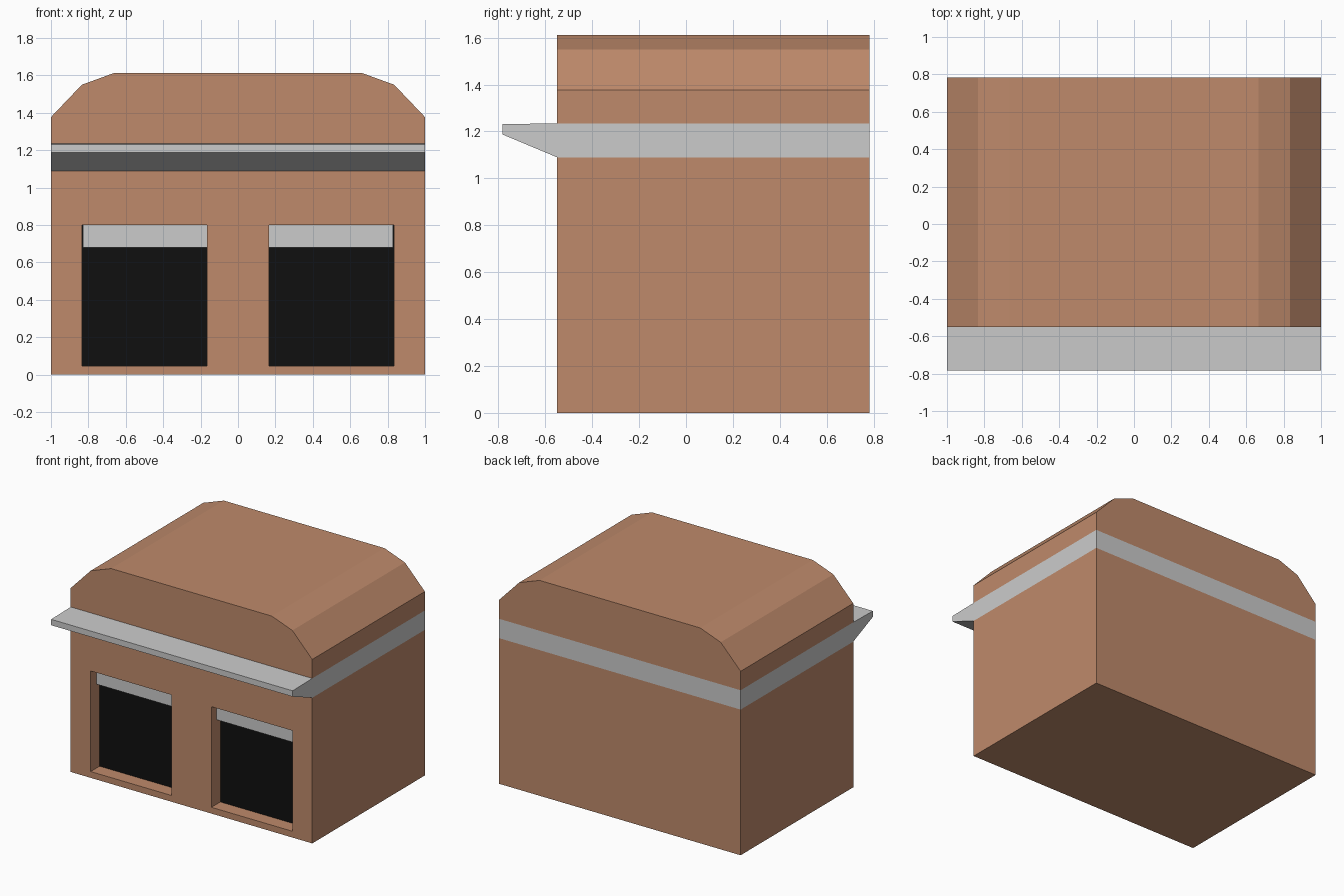
import bpy
import bmesh

if "Cube" in bpy.data.objects:
    bpy.data.objects.remove(bpy.data.objects["Cube"])

W, FRONT, BACK = 1.0, -0.55, 0.782      # half width, front and back walls
BAND_LO, BAND_HI = 1.09, 1.235          # grey band heights
WIN = (0.165, 0.835, 0.047, 0.80)       # window x0, x1, z0, z1
DEPTH = 0.105                           # window recess


def material(name, rgb):
    m = bpy.data.materials.new(name)
    m.diffuse_color = (*rgb, 1)
    m.use_nodes = True
    m.node_tree.nodes["Principled BSDF"].inputs["Base Color"].default_value = m.diffuse_color
    return m


def make_object(name, faces, mat=None):
    """Build a flat-shaded object from polygons given as corner lists."""
    bm = bmesh.new()
    for corners in faces:
        bm.faces.new([bm.verts.new(c) for c in corners])
    bmesh.ops.remove_doubles(bm, verts=bm.verts, dist=1e-5)
    bmesh.ops.recalc_face_normals(bm, faces=bm.faces)
    me = bpy.data.meshes.new(name)
    bm.to_mesh(me)
    bm.free()
    if mat:
        me.materials.append(mat)
    ob = bpy.data.objects.new(name, me)
    bpy.context.collection.objects.link(ob)
    return ob


def prism(profile, place, a, b, open_sides=()):
    """Extrude a profile from a to b, leaving out the listed sides."""
    n = len(profile)
    faces = [[place(p, a) for p in profile], [place(p, b) for p in profile]]
    for i in range(n):
        if i not in open_sides:
            p, q = profile[i], profile[(i + 1) % n]
            faces.append([place(p, a), place(q, a), place(q, b), place(p, b)])
    return faces


def along_y(p, t):
    return (p[0], t, p[1])


def along_x(p, t):
    return (t, p[0], p[1])


brown = material("brown_wall", (0.518, 0.255, 0.147))
black = material("black_opening", (0.005, 0.005, 0.005))
light = material("light_shutter", (0.64, 0.64, 0.64))
x0, x1, z0, z1 = WIN

# Lower walls: front divided into panels around two recessed windows
xs = [-W, -x1, -x0, x0, x1, W]
zs = [0, z0, z1, BAND_LO]
walls = []
for i in range(5):
    for k in range(3):
        a, b, c, d = xs[i], xs[i + 1], zs[k], zs[k + 1]
        rim = [(a, c), (b, c), (b, d), (a, d)]
        if i in (1, 3) and k == 1:
            for j in range(4):
                p, q = rim[j], rim[(j + 1) % 4]
                walls.append([along_y(p, FRONT), along_y(p, FRONT + DEPTH),
                              along_y(q, FRONT + DEPTH), along_y(q, FRONT)])
        else:
            walls.append([along_y(p, FRONT) for p in rim])
for x in (-W, W):
    walls.append([(x, FRONT, z) for z in zs] + [(x, BACK, BAND_LO), (x, BACK, 0)])
walls.append([(-W, BACK, 0), (W, BACK, 0), (W, BACK, BAND_LO), (-W, BACK, BAND_LO)])
walls.append([(x, FRONT, 0) for x in xs] + [(W, BACK, 0), (-W, BACK, 0)])
make_object("lower_walls", walls, brown)

# Grey band around the building with the front canopy
band = [(BACK, BAND_LO), (FRONT, BAND_LO), (-BACK, 1.187), (-BACK, 1.231),
        (FRONT, BAND_HI), (BACK, BAND_HI)]
make_object("canopy_band", prism(band, along_x, -W, W, (0, 4)))

# Roof with faceted shoulders
half = [(W, BAND_HI), (W, 1.377), (0.835, 1.55), (0.665, 1.612)]
roof = half + [(-x, z) for x, z in reversed(half)]
make_object("roof", prism(roof, along_y, FRONT, BACK, (7,)), brown)

# Dark panes and pale rolled shutters in both windows
for side, s in (("left", -1), ("right", 1)):
    pane = [(s * x0, z0), (s * x1, z0), (s * x1, z1), (s * x0, z1)]
    y = FRONT + DEPTH
    p = make_object("window_pane_" + side, [[along_y(c, y) for c in pane]], black)
    if p.data.polygons[0].normal.y > 0:
        p.data.flip_normals()
    xe = x1 - 0.005
    shutter = [(s * x0, 0.68), (s * xe, 0.68), (s * xe, z1), (s * x0, z1)]
    make_object("window_shutter_" + side,
                prism(shutter, along_y, FRONT + 0.06, y - 0.001, (2, 3)), light)
